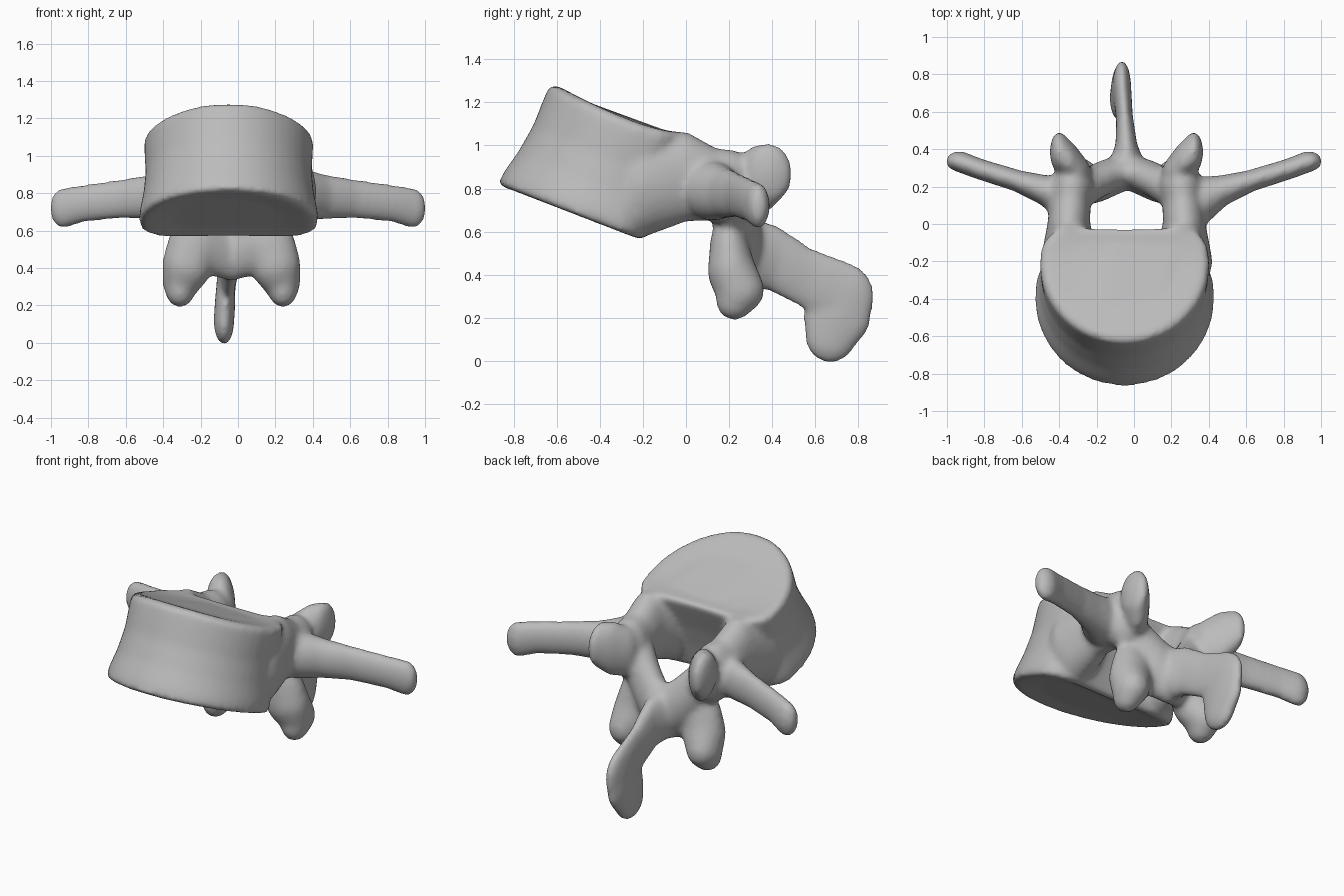
import bpy, bmesh
from math import cos, sin, pi
from mathutils import Matrix, Vector

cube = bpy.data.objects.get("Cube")
if cube:
    bpy.data.objects.remove(cube, do_unlink=True)

bone = bpy.data.materials.new("bone_grey")
bone.use_nodes = True
bone.diffuse_color = (0.5, 0.5, 0.5, 1)
bone.node_tree.nodes["Principled BSDF"].inputs["Base Color"].default_value = (0.5, 0.5, 0.5, 1)

bm = bmesh.new()


def chain(balls):
    """Skin each neighbouring pair of ellipsoids (centre, radii) with a hull."""
    for pair in zip(balls, balls[1:]):
        part = bmesh.new()
        for c, r in pair:
            m = Matrix.Translation(c) @ Matrix.Diagonal((*r, 1))
            bmesh.ops.create_uvsphere(part, u_segments=20, v_segments=12, radius=1, matrix=m)
        hull = bmesh.ops.convex_hull(part, input=part.verts)
        loose = [v for v in set(hull["geom_interior"] + hull["geom_unused"])
                 if isinstance(v, bmesh.types.BMVert)]
        bmesh.ops.delete(part, geom=loose, context="VERTS")
        mesh = bpy.data.meshes.new("part")
        part.to_mesh(mesh)
        part.free()
        bm.from_mesh(mesh)
        bpy.data.meshes.remove(mesh)


def paired(centre_x, balls):
    """Build a chain on both sides of centre_x."""
    for side in (-1, 1):
        chain([((centre_x + side * x, y, z), r) for (x, y, z), r in balls])


# Body: kidney-shaped sections lofted between two tilted, dished end plates
def ring(t, scale, sink=0):
    front = Vector((0, -0.885, 0.81)).lerp(Vector((0, -0.63, 1.295)), t)
    back = Vector((0, -0.16, 0.53)).lerp(Vector((0, 0.03, 1.06)), t)
    middle = front.lerp(back, 0.64)
    width = 0.485 - 0.03 * t
    verts = []
    for i in range(48):
        a = 2 * pi * i / 48
        c, s = cos(a), sin(a)
        if s > 0:
            c = abs(c) ** 0.75 * (1 if c > 0 else -1)
            s = s ** 0.6 * (1 - 0.2 * s ** 6)
        p = middle + (back - middle) * s if s > 0 else middle + (middle - front) * s
        p = middle + (p - middle) * scale
        dip = 0.045 * t * (1 - (s * scale) ** 2)
        verts.append(bm.verts.new((-0.05 + c * width * scale, p.y, p.z + sink - dip)))
    return verts


levels = [(0, 0.6, 0.03), (0, 0.92, 0.01), (0.04, 0.99, 0), (0.15, 0.99, 0), (0.35, 0.96, 0),
          (0.6, 0.95, 0), (0.85, 0.98, 0), (0.96, 0.99, 0), (1, 0.94, 0), (1, 0.6, 0)]
rings = [ring(*level) for level in levels]
for low, high in zip(rings, rings[1:]):
    for i in range(48):
        j = (i + 1) % 48
        bm.faces.new((low[i], low[j], high[j], high[i]))
bm.faces.new(rings[0][::-1])
bm.faces.new(rings[-1])

# Pedicles
paired(-0.04, [((0.30, -0.20, 0.81), (0.16, 0.16, 0.23)),
               ((0.31, -0.01, 0.855), (0.115, 0.1, 0.21)),
               ((0.30, 0.12, 0.82), (0.11, 0.1, 0.17)),
               ((0.29, 0.21, 0.80), (0.12, 0.1, 0.18))])
# Upper joint processes: discs that turn in towards the canal
paired(-0.04, [((0.29, 0.21, 0.79), (0.10, 0.09, 0.18)),
               ((0.26, 0.28, 0.81), (0.07, 0.08, 0.15)),
               ((0.31, 0.34, 0.84), (0.06, 0.1, 0.165)),
               ((0.36, 0.385, 0.87), (0.05, 0.11, 0.14))])
# Side processes
paired(0, [((0.34, 0.12, 0.79), (0.11, 0.13, 0.14)),
           ((0.46, 0.175, 0.78), (0.07, 0.085, 0.12)),
           ((0.62, 0.23, 0.77), (0.06, 0.058, 0.105)),
           ((0.83, 0.295, 0.745), (0.06, 0.055, 0.1)),
           ((0.935, 0.335, 0.72), (0.072, 0.055, 0.108))])
# Arch plates, from the joints to the base of the spine
paired(-0.04, [((0.25, 0.18, 0.76), (0.10, 0.10, 0.14)),
               ((0.17, 0.225, 0.66), (0.10, 0.09, 0.14)),
               ((0.09, 0.26, 0.57), (0.10, 0.09, 0.15)),
               ((0.0, 0.285, 0.50), (0.08, 0.09, 0.17))])
# Lower joint processes, webbed to the arch
paired(-0.035, [((0.0, 0.26, 0.46), (0.08, 0.07, 0.13)),
                ((0.20, 0.20, 0.53), (0.14, 0.09, 0.14)),
                ((0.235, 0.21, 0.42), (0.135, 0.11, 0.14)),
                ((0.27, 0.25, 0.33), (0.1, 0.115, 0.11)),
                ((0.275, 0.225, 0.27), (0.075, 0.085, 0.08))])
# Rear spine
chain([((-0.04, 0.30, 0.50), (0.10, 0.09, 0.16)),
       ((-0.04, 0.40, 0.48), (0.06, 0.09, 0.155)),
       ((-0.05, 0.56, 0.385), (0.045, 0.08, 0.145)),
       ((-0.065, 0.73, 0.30), (0.05, 0.145, 0.16)),
       ((-0.07, 0.70, 0.20), (0.055, 0.16, 0.14)),
       ((-0.075, 0.67, 0.115), (0.055, 0.12, 0.125))])

bmesh.ops.recalc_face_normals(bm, faces=bm.faces)
mesh = bpy.data.meshes.new("vertebra")
bm.to_mesh(mesh)
bm.free()
mesh.materials.append(bone)
vertebra = bpy.data.objects.new("vertebra", mesh)
bpy.context.collection.objects.link(vertebra)

# Fuse all parts into one smooth surface
remesh = vertebra.modifiers.new("fuse", "REMESH")
remesh.mode = "VOXEL"
remesh.voxel_size = 0.016
remesh.use_smooth_shade = True
soften = vertebra.modifiers.new("soften", "SMOOTH")
soften.factor = 0.5
soften.iterations = 12
